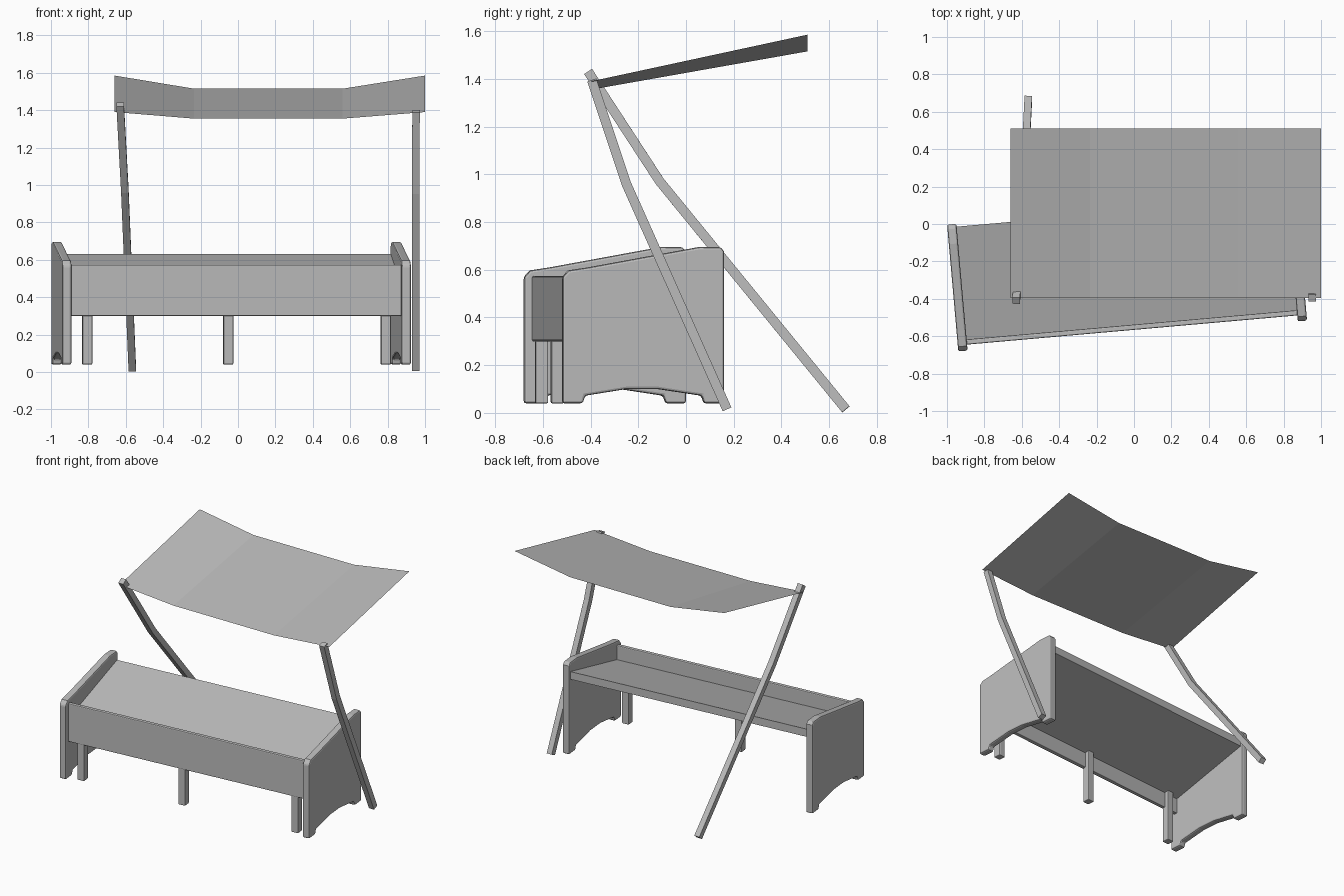
import bpy, bmesh, math
from mathutils import Vector, Matrix

cube = bpy.data.objects.get("Cube")
if cube:
    bpy.data.objects.remove(cube, do_unlink=True)

grey = bpy.data.materials.new("plain_grey")
grey.use_nodes = True
GREY = (0.5, 0.5, 0.5, 1)
grey.diffuse_color = GREY
grey.node_tree.nodes["Principled BSDF"].inputs["Base Color"].default_value = GREY

# The bench stands slightly turned under the canopy
BENCH = Matrix.Translation((-0.037, -0.26, 0)) @ Matrix.Rotation(math.radians(5.05), 4, "Z")


def finish(name, bm, place=None, bevel=0):
    bmesh.ops.recalc_face_normals(bm, faces=bm.faces)
    mesh = bpy.data.meshes.new(name)
    bm.to_mesh(mesh)
    bm.free()
    mesh.materials.append(grey)
    obj = bpy.data.objects.new(name, mesh)
    bpy.context.collection.objects.link(obj)
    if place:
        obj.matrix_world = place
    if bevel:
        mod = obj.modifiers.new("soft_edges", "BEVEL")
        mod.width = bevel
        mod.segments = 2
        mod.limit_method = "ANGLE"
        mod.angle_limit = math.radians(40)
    return obj


def extrude_profile(name, points, x0, x1, bevel=0):
    """Extrude a (y, z) outline along the bench."""
    bm = bmesh.new()
    face = bm.faces.new([bm.verts.new((x0, y, z)) for y, z in points])
    out = bmesh.ops.extrude_face_region(bm, geom=[face])
    verts = [v for v in out["geom"] if isinstance(v, bmesh.types.BMVert)]
    bmesh.ops.translate(bm, verts=verts, vec=(x1 - x0, 0, 0))
    return finish(name, bm, BENCH, bevel)


def box(name, x, y, z, bevel=0):
    return extrude_profile(name, [(y[0], z[0]), (y[1], z[0]), (y[1], z[1]), (y[0], z[1])], *x, bevel)


def pole(name, path, half=0.02):
    """Sweep a square section along a bent path."""
    pts = [Vector(p) for p in path]
    bm = bmesh.new()
    rings = []
    for i, p in enumerate(pts):
        along = (pts[min(i + 1, len(pts) - 1)] - pts[max(i - 1, 0)]).normalized()
        side = Vector((1, 0, 0))
        side = (side - along * side.dot(along)).normalized()
        up = along.cross(side)
        rings.append([bm.verts.new(p + half * (a * side + b * up))
                      for a, b in ((-1, -1), (1, -1), (1, 1), (-1, 1))])
    for r, s in zip(rings, rings[1:]):
        for k in range(4):
            bm.faces.new((r[k], r[(k + 1) % 4], s[(k + 1) % 4], s[k]))
    bm.faces.new(rings[0])
    bm.faces.new(rings[-1])
    return finish(name, bm)


# End panels with arched feet and a sloping top
panel = [(-0.34, 0.04), (-0.255, 0.04), (-0.245, 0.072), (-0.07, 0.1), (0.06, 0.1),
         (0.245, 0.072), (0.255, 0.04), (0.34, 0.04), (0.34, 0.675), (0.325, 0.695),
         (0.235, 0.695), (-0.23, 0.61), (-0.315, 0.597), (-0.34, 0.57)]
for name, x in (("right_panel", -0.911), ("left_panel", 0.911)):
    extrude_profile(name, panel, x - 0.025, x + 0.025, 0.01)

# Front board and sloping display shelf
box("front_board", (-0.89, 0.89), (-0.308, -0.28), (0.30, 0.573), 0.006)
extrude_profile("shelf", [(-0.285, 0.41), (0.325, 0.575), (0.325, 0.63), (-0.285, 0.47)], -0.89, 0.89)

# Legs behind the front board
for name, x in (("right_leg", -0.797), ("middle_leg", -0.04), ("left_leg", 0.806)):
    box(name, (x - 0.026, x + 0.026), (-0.303, -0.25), (0.04, 0.44), 0.006)

# Bent canopy poles
pole("right_pole", [(-0.565, 0.67, 0.015), (-0.605, -0.11, 0.97), (-0.63, -0.41, 1.43)])
pole("left_pole", [(0.95, 0.172, 0.015), (0.95, -0.25, 0.96), (0.952, -0.395, 1.395)])

# Sagging cloth canopy
bm = bmesh.new()
front, back = [], []
for x, zf, zb in ((-0.66, 1.39, 1.585), (-0.235, 1.355, 1.515), (0.56, 1.355, 1.515), (1.0, 1.39, 1.585)):
    front.append(bm.verts.new((x, -0.395, zf)))
    back.append(bm.verts.new((x, 0.51, zb)))
for i in range(3):
    bm.faces.new((front[i], front[i + 1], back[i + 1], back[i]))
finish("canopy", bm)
